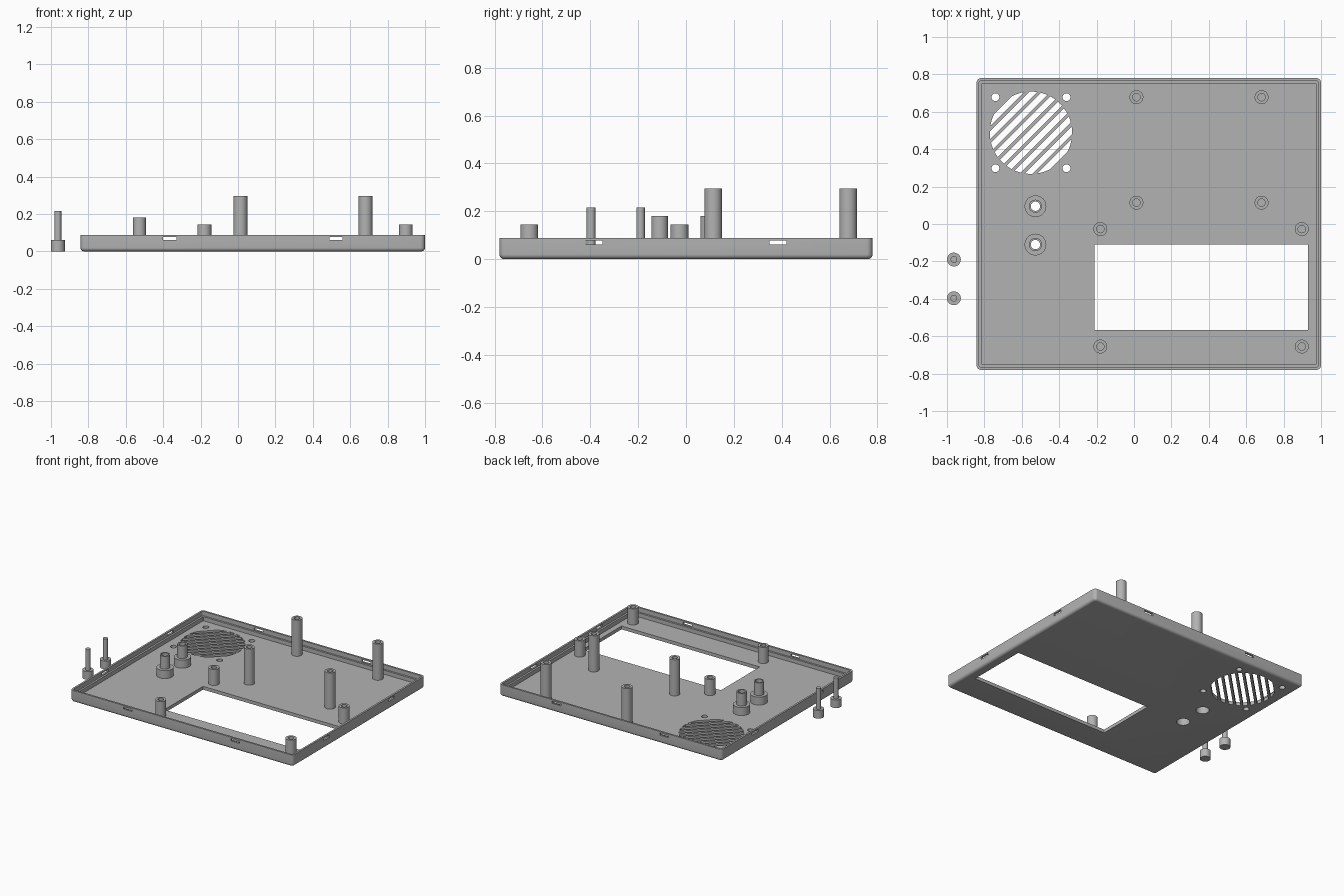
import bpy, bmesh, math

if "Cube" in bpy.data.objects:
    bpy.data.objects.remove(bpy.data.objects["Cube"], do_unlink=True)

grey = bpy.data.materials.new("plastic grey")
grey.use_nodes = True
COLOUR = (0.45, 0.45, 0.45, 1)
grey.diffuse_color = COLOUR
grey.node_tree.nodes["Principled BSDF"].inputs["Base Color"].default_value = COLOUR

X0, X1, Y = -0.842, 1.0, 0.78      # tray footprint
FLOOR, RIM = 0.025, 0.088
MID = (X0 + X1) / 2


def make(name, bm):
    bmesh.ops.recalc_face_normals(bm, faces=bm.faces[:])
    mesh = bpy.data.meshes.new(name)
    bm.to_mesh(mesh)
    bm.free()
    mesh.materials.append(grey)
    obj = bpy.data.objects.new(name, mesh)
    bpy.context.collection.objects.link(obj)
    return obj


def smooth(obj):
    bpy.ops.object.select_all(action='DESELECT')
    obj.select_set(True)
    bpy.context.view_layer.objects.active = obj
    bpy.ops.object.shade_smooth_by_angle(angle=math.radians(35))


def loft(bm, loops, closed=False):
    """Skin equal-length loops; cap the ends unless the skin closes on itself."""
    rings = [[bm.verts.new(p) for p in loop] for loop in loops]
    pairs = list(zip(rings, rings[1:]))
    if closed:
        pairs.append((rings[-1], rings[0]))
    else:
        bm.faces.new(rings[0])
        bm.faces.new(rings[-1])
    for a, b in pairs:
        for i in range(len(a)):
            j = (i + 1) % len(a)
            bm.faces.new((a[i], a[j], b[j], b[i]))


def prism(bm, outline, z0, z1):
    loft(bm, [[(x, y, z) for x, y in outline] for z in (z0, z1)])


def circle(x, y, r, n=32):
    return [(x + r * math.cos(math.tau * i / n), y + r * math.sin(math.tau * i / n))
            for i in range(n)]


def rect(x0, x1, y0, y1):
    return [(x0, y0), (x1, y0), (x1, y1), (x0, y1)]


def rounded_loop(inset, z):
    r = max(0.025 - inset, 0.003)
    pts = []
    for k, (sx, sy) in enumerate([(1, 1), (-1, 1), (-1, -1), (1, -1)]):
        cx = MID + sx * ((X1 - X0) / 2 - inset - r)
        cy = sy * (Y - inset - r)
        for i in range(7):
            a = math.pi / 2 * (k + i / 6)
            pts.append((cx + r * math.cos(a), cy + r * math.sin(a), z))
    return pts


def turned(name, x, y, profile, closed=False):
    """Round part from (radius, height) pairs."""
    bm = bmesh.new()
    loft(bm, [[(px, py, z) for px, py in circle(x, y, r)] for r, z in profile], closed)
    smooth(make(name, bm))


# Tray: rounded underside, upright wall, stepped lip, floor
bm = bmesh.new()
R = 0.02
edge = [(R - R * math.sin(a), R - R * math.cos(a))
        for a in (math.pi / 2 * i / 5 for i in range(6))]
edge += [(0, RIM), (0.014, RIM), (0.014, 0.055), (0.028, 0.055), (0.028, FLOOR)]
loft(bm, [rounded_loop(i, z) for i, z in edge])
tray = make("tray", bm)

# Openings in the floor
bm = bmesh.new()
LOW, HIGH = -0.05, 0.045
prism(bm, rect(-0.212, 0.93, -0.567, -0.11), LOW, HIGH)

BUTTONS = [(-0.527, 0.095), (-0.527, -0.11)]
for x, y in BUTTONS:
    prism(bm, circle(x, y, 0.045), LOW, HIGH)

# Fan opening: diagonal slots clipped to a circle, with four screw holes
FX, FY, FR = -0.551, 0.488, 0.22
PITCH, GAP = 0.0485, 0.0305
for k in range(-4, 5):
    lo = max(k * PITCH - GAP / 2, -FR * 0.995)
    hi = min(k * PITCH + GAP / 2, FR * 0.995)
    vs = [lo + (hi - lo) * i / 6 for i in range(7)]
    half = [math.sqrt(FR * FR - v * v) for v in vs]
    outline = list(zip(half, vs)) + [(-h, v) for h, v in reversed(list(zip(half, vs)))]
    c = math.sqrt(0.5)
    prism(bm, [(FX + c * (u - v), FY + c * (u + v)) for u, v in outline], LOW, HIGH)
for sx in (-1, 1):
    for sy in (-1, 1):
        prism(bm, circle(FX + sx * 0.19, FY + sy * 0.19, 0.021, 24), LOW, HIGH)

# Snap slots in the four walls
L, D = 0.036, 0.03
for s in (-1, 1):
    for t in (-1, 1):
        x, y = MID + s * 0.445, t * Y
        prism(bm, rect(x - L, x + L, y - D, y + D), 0.06, 0.077)
        x, y = (X1 if s > 0 else X0), t * 0.385
        prism(bm, rect(x - D, x + D, y - L, y + L), 0.06, 0.077)
cutter = make("opening_cutter", bm)
cutter.hide_render = True

cut = tray.modifiers.new("openings", 'BOOLEAN')
cut.operation = 'DIFFERENCE'
cut.solver = 'EXACT'
cut.object = cutter
bpy.context.view_layer.objects.active = tray
bpy.ops.object.modifier_apply(modifier=cut.name)
bpy.data.objects.remove(cutter, do_unlink=True)
smooth(tray)


# Hollow standoffs
def standoff(name, x, y, top):
    base = FLOOR - 0.005
    turned(name, x, y, [(0.037, base), (0.037, top), (0.02, top), (0.02, base)], True)


for x in (0.013, 0.682):
    for y in (0.114, 0.678):
        standoff("tall_standoff", x, y, 0.295)
for x in (-0.18, 0.897):
    for y in (-0.027, -0.655):
        standoff("short_standoff", x, y, 0.145)

# Button guides: wide collar with a pocket below, narrow tube above
for x, y in BUTTONS:
    turned("button_guide", x, y,
           [(0.058, FLOOR - 0.005), (0.058, 0.085), (0.035, 0.085), (0.035, 0.18),
            (0.025, 0.18), (0.025, 0.07), (0.045, 0.07), (0.045, FLOOR - 0.005)], True)

# Loose push buttons beside the tray
for y in (-0.19, -0.397):
    turned("push_button", -0.963, y,
           [(0.037, 0), (0.037, 0.06), (0.018, 0.06), (0.018, 0.215)])
